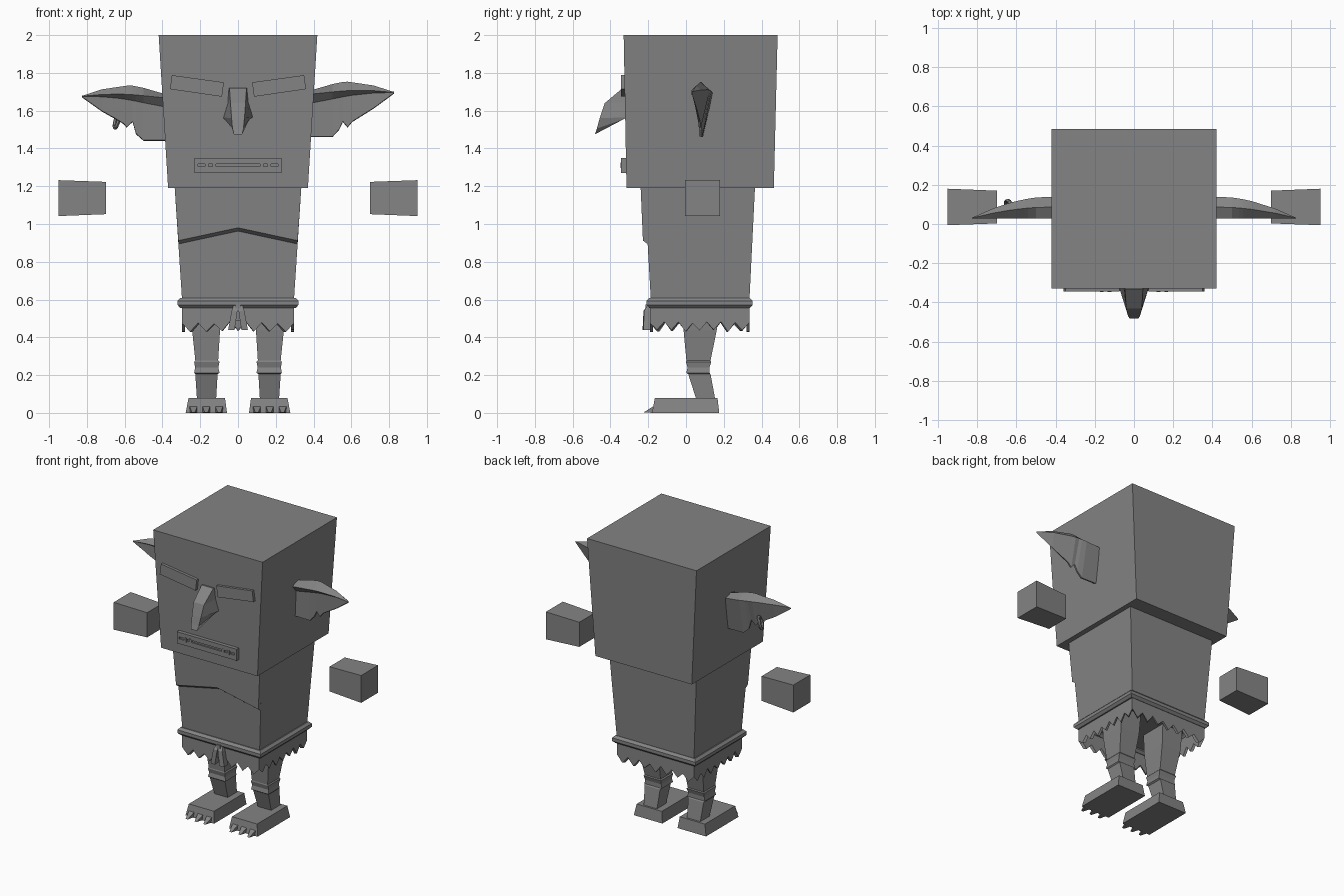
import bpy, bmesh, math, random
from mathutils import Vector

if "Cube" in bpy.data.objects:
    bpy.data.objects.remove(bpy.data.objects["Cube"])

random.seed(4)
mat = bpy.data.materials.new("stone grey")
mat.diffuse_color = (0.23, 0.23, 0.23, 1)
mat.use_nodes = True
mat.node_tree.nodes["Principled BSDF"].inputs["Base Color"].default_value = mat.diffuse_color


def build(name, verts, faces):
    me = bpy.data.meshes.new(name)
    me.from_pydata([tuple(v) for v in verts], [], faces)
    bm = bmesh.new()
    bm.from_mesh(me)
    bmesh.ops.remove_doubles(bm, verts=bm.verts, dist=1e-5)
    bmesh.ops.recalc_face_normals(bm, faces=bm.faces)
    bm.to_mesh(me)
    bm.free()
    me.materials.append(mat)
    ob = bpy.data.objects.new(name, me)
    bpy.context.collection.objects.link(ob)
    return ob


def loft(name, rings, closed=False):
    """Skin equal-length rings; cap the ends unless the loft loops round."""
    n, m = len(rings[0]), len(rings)
    faces = []
    for i in range(m if closed else m - 1):
        a, b = i * n, (i + 1) % m * n
        faces += [(a + j, a + (j + 1) % n, b + (j + 1) % n, b + j) for j in range(n)]
    if not closed:
        faces += [tuple(range(n)), tuple(range((m - 1) * n, m * n))]
    return build(name, [p for r in rings for p in r], faces)


def rect(x0, x1, y0, y1, z):
    return [(x0, y0, z), (x1, y0, z), (x1, y1, z), (x0, y1, z)]


def stack(name, *levels):
    return loft(name, [rect(*l) for l in levels])


def box(name, x0, x1, y0, y1, z0, z1):
    return stack(name, (x0, x1, y0, y1, z0), (x0, x1, y0, y1, z1))


# Head and torso blocks
stack("head", (-.37, .37, -.315, .465, 1.19), (-.42, .42, -.33, .485, 2.0))
stack("torso", (-.295, .295, -.185, .335, .58), (-.335, .335, -.22, .365, 1.19))

# Chest slab with an arched lower edge
loft("chest", [
    [(-.335, -.24, 1.19), (-.335, -.2, 1.19), (-.315, -.19, .885), (-.316, -.228, .912)],
    [(0, -.24, 1.19), (0, -.2, 1.19), (0, -.19, .95), (0, -.231, .98)],
    [(.335, -.24, 1.19), (.335, -.2, 1.19), (.315, -.19, .885), (.316, -.228, .912)]])

# Belt: octagonal tube around a rectangular waist
rings = []
for sx, sy in ((-1, -1), (1, -1), (1, 1), (-1, 1)):
    ring = []
    for k in range(8):
        a = math.radians(22.5 + 45 * k)
        d = .028 * math.cos(a)
        ring.append((sx * (.294 + d), .0725 + sy * (.255 + d), .582 + .029 * math.sin(a)))
    rings.append(ring)
loft("belt", rings, closed=True)

# Ragged skirt: thin walls with a zigzag hem
def hem_loop(hx, hy):
    cs = [(-hx, -hy), (hx, -hy), (hx, hy), (-hx, hy)]
    pts = []
    for i in range(4):
        a, b = Vector(cs[i]), Vector(cs[(i + 1) % 4])
        pts += [a.lerp(b, j / 14) for j in range(14)]
    return [(p.x, p.y + .0725) for p in pts]

outer, inner = hem_loop(.296, .263), hem_loop(.281, .248)
hem = [(.478 if i % 2 == 0 else .435) + random.uniform(-.007, .007) for i in range(len(outer))]
loft("skirt", [[(*o, .575), (*o, h), (*i, h), (*i, .575)]
               for o, i, h in zip(outer, inner, hem)], closed=True)

# Knot hanging from the belt
for s in (-1, 1):
    loft("knot_strip", [
        [(s * .004, -.2, .575), (s * .022, -.2, .575), (s * .022, -.185, .575), (s * .004, -.185, .575)],
        [(s * .003, -.225, .54), (s * .034, -.222, .54), (s * .034, -.185, .54), (s * .003, -.185, .54)],
        [(s * .018, -.23, .44), (s * .052, -.225, .44), (s * .052, -.185, .44), (s * .018, -.185, .44)]])
box("knot_core", -.014, .014, -.215, -.185, .49, .575)

# Hands, legs, feet and toenails
for s, side in ((-1, "left"), (1, "right")):
    loft(side + "_hand", [
        [(s * x, y, z) for y, z in ((y0, z0), (y1, z0), (y1, z1), (y0, z1))]
        for x, y0, y1, z0, z1 in ((.70, .003, .17, 1.052, 1.223), (.95, -.006, .18, 1.042, 1.232))])
    legs = [(.116, .217, .055, .155, .07), (.108, .226, .012, .13, .205), (.098, .232, .002, .124, .212),
            (.104, .227, .008, .124, .24), (.098, .232, .0, .134, .27), (.105, .226, .002, .13, .277),
            (.095, .243, -.013, .163, .44), (.09, .25, -.015, .175, .585)]
    stack(side + "_leg", *[(*sorted((s * a, s * b)), c, d, z) for a, b, c, d, z in legs])
    stack(side + "_foot", (*sorted((s * .058, s * .277)), -.18, .176, 0),
          (*sorted((s * .069, s * .262)), -.165, .167, .078))
    for k in range(3):
        c = s * (.1 + .068 * k)
        build("toenail", [(c - .022, -.165, .04), (c + .022, -.165, .04), (c - .022, -.165, .0),
                          (c + .022, -.165, 0), (c - .008, -.225, .002), (c + .008, -.225, .002)],
              [(0, 1, 5, 4), (2, 3, 5, 4), (0, 2, 4), (1, 3, 5), (0, 1, 3, 2)])

# Pointed ears: hooked section lofted outwards, with a torn lower edge
def ear(name, s, dz, tears):
    top = [(.36, .70, .03), (.39, .718, .028), (.57, .755, .026), (.72, .733, .026), (.83, .697, .03)]
    def height(x):
        for a, b in zip(top, top[1:]):
            if x <= b[0]:
                return a[1] + (b[1] - a[1]) * (x - a[0]) / (b[0] - a[0])
        return top[-1][1]
    rings = []
    for x, low in tears:
        t = max(0, (x - .39) / .44)
        f = 1 - max(0, t) ** 2
        lip = .685 + .02 * math.sin(math.pi * min(1, t * .9)) + .005 * t
        back = .03 + .112 * f
        rings.append([(s * x, y, 1 + z + dz) for y, z in (
            (.028, lip), (.03 + .058 * f, max(height(x), lip)), (back, lip + .004),
            (.03 + .06 * f, low), (.03 + .045 * f, low + .004),
            (.03 + .04 * f, max(lip - .05 * (1 - t), low + .005)))])
    loft(name, rings)

ear("right_ear", 1, 0, [(.36, .46), (.50, .46), (.535, .497), (.555, .54), (.58, .51), (.605, .54),
                        (.72, .612), (.826, .69)])
ear("left_ear", -1, -.02, [(.36, .46), (.50, .46), (.54, .495), (.558, .56), (.59, .53), (.605, .548),
                           (.64, .57), (.72, .615), (.826, .69)])

# Earring: small tilted hoop
bpy.ops.mesh.primitive_torus_add(major_radius=.042, minor_radius=.011, major_segments=10, minor_segments=6,
                                 location=(-.64, .098, 1.55), rotation=(0, math.radians(106), math.radians(20)))
hoop = bpy.context.object
hoop.name = "earring"
hoop.scale = (1, .6, 1)
hoop.data.materials.append(mat)

# Hooked nose: bridge, flared nostrils, drooping tip
loft("nose", [
    [(-.05, -.31, 1.72), (-.045, -.335, 1.72), (.045, -.335, 1.72), (.05, -.31, 1.72)],
    [(-.056, -.31, 1.645), (-.04, -.43, 1.64), (.04, -.43, 1.64), (.056, -.31, 1.645)],
    [(-.08, -.31, 1.565), (-.034, -.457, 1.56), (.034, -.457, 1.56), (.08, -.31, 1.565)],
    [(-.06, -.33, 1.555), (-.029, -.472, 1.505), (.029, -.472, 1.505), (.06, -.33, 1.555)],
    [(-.04, -.40, 1.535), (-.022, -.482, 1.475), (.022, -.482, 1.475), (.04, -.40, 1.535)]])

# Slanted brows
for s, side in ((-1, "left"), (1, "right")):
    outline = [(.075, 1.75), (.35, 1.788), (.36, 1.714), (.085, 1.674)]
    loft(side + "_brow", [[(s * x, y, z) for x, z in outline] for y in (-.345, -.31)])

# Mouth: raised frame around a narrow slit with teeth
box("upper_lip", -.23, .23, -.343, -.31, 1.318, 1.35)
box("lower_lip", -.23, .23, -.343, -.31, 1.27, 1.304)
box("mouth_slit", -.225, .225, -.333, -.31, 1.30, 1.322)
for s in (-1, 1):
    box("mouth_corner", *sorted((s * .212, s * .23)), -.343, -.31, 1.304, 1.318)
    for c in (.125, .165):
        box("tooth", s * c - .009, s * c + .009, -.346, -.31, 1.296, 1.326)
